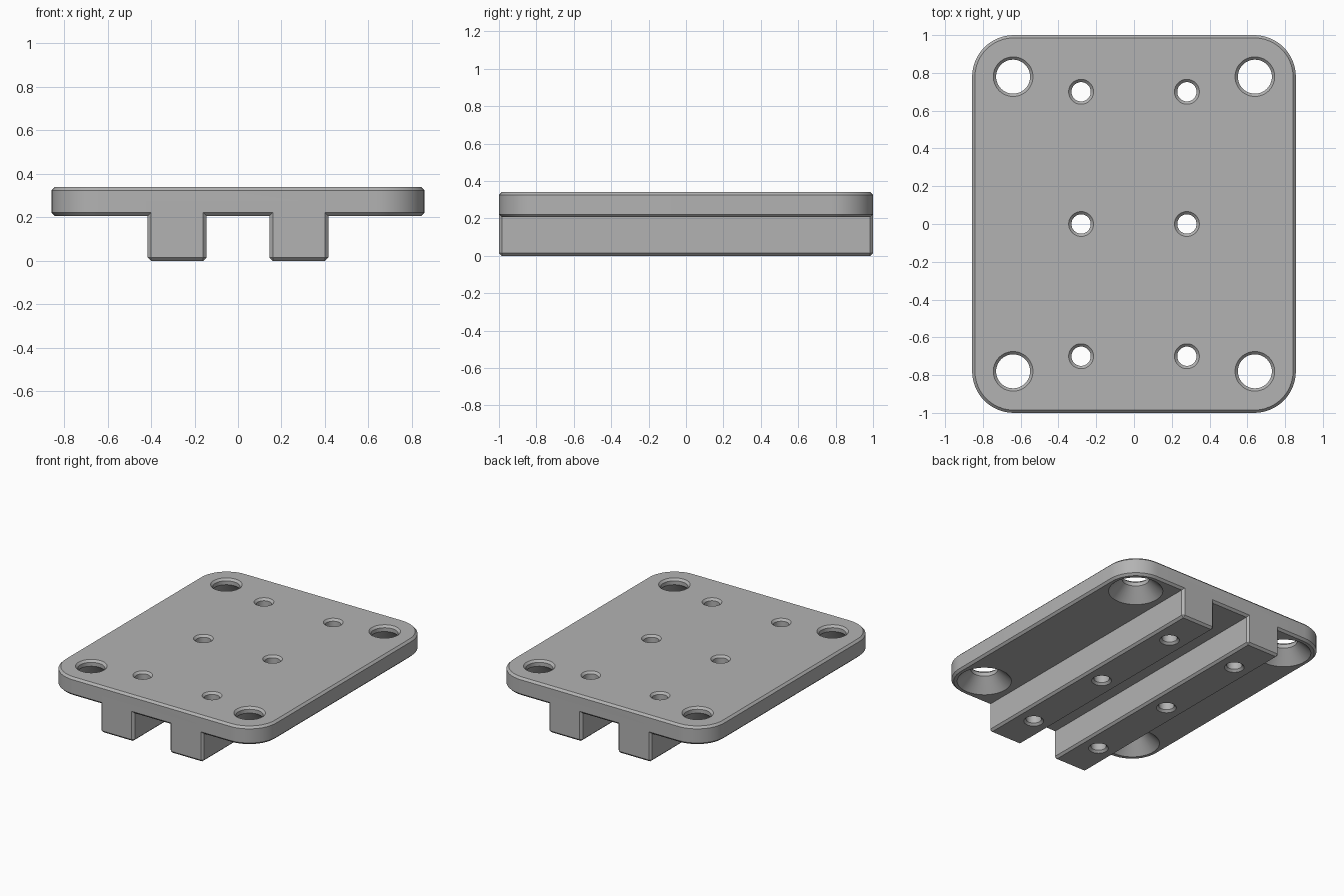
import bpy, bmesh, math

if "Cube" in bpy.data.objects:
    bpy.data.objects.remove(bpy.data.objects["Cube"])

HALF_X, HALF_Y = 0.857, 1.0
BASE, TOP = 0.207, 0.34
CORNER, CHAMFER = 0.22, 0.015
SIDES = 48

grey = bpy.data.materials.new("plain grey")
grey.use_nodes = True
colour = (0.45, 0.45, 0.45, 1)
grey.diffuse_color = colour
grey.node_tree.nodes["Principled BSDF"].inputs["Base Color"].default_value = colour


def circle(x, y, radius, z):
    angles = [2 * math.pi * i / SIDES for i in range(SIDES)]
    return [(x + radius * math.cos(a), y + radius * math.sin(a), z) for a in angles]


def rounded_outline(inset, z):
    """Outline of the plate, drawn in by inset."""
    points, steps, radius = [], 12, CORNER - inset
    for quarter, (sx, sy) in enumerate([(1, 1), (-1, 1), (-1, -1), (1, -1)]):
        for i in range(steps + 1):
            a = math.pi / 2 * (quarter + i / steps)
            points.append((sx * (HALF_X - CORNER) + radius * math.cos(a),
                           sy * (HALF_Y - CORNER) + radius * math.sin(a), z))
    return points


def loft(bm, outlines):
    """Closed solid through a stack of outlines, lowest first."""
    rings = [[bm.verts.new(p) for p in outline] for outline in outlines]
    for low, high in zip(rings, rings[1:]):
        for i in range(len(low)):
            j = (i + 1) % len(low)
            bm.faces.new((low[i], low[j], high[j], high[i]))
    bm.faces.new(rings[0][::-1])
    bm.faces.new(rings[-1])


def add_object(name, bm):
    bmesh.ops.recalc_face_normals(bm, faces=bm.faces)
    mesh = bpy.data.meshes.new(name)
    bm.to_mesh(mesh)
    bm.free()
    mesh.materials.append(grey)
    obj = bpy.data.objects.new(name, mesh)
    bpy.context.collection.objects.link(obj)
    return obj


def combine(target, tool, operation):
    """Apply a boolean and discard the tool."""
    tool.hide_render = True
    mod = target.modifiers.new(operation.lower(), 'BOOLEAN')
    mod.operation, mod.object, mod.solver = operation, tool, 'EXACT'
    bpy.ops.object.select_all(action='DESELECT')
    bpy.context.view_layer.objects.active = target
    target.select_set(True)
    bpy.ops.object.modifier_apply(modifier=mod.name)
    bpy.data.objects.remove(tool)


# Rounded plate with chamfered rims
bm = bmesh.new()
loft(bm, [rounded_outline(CHAMFER, BASE), rounded_outline(0, BASE + CHAMFER),
          rounded_outline(0, TOP - CHAMFER), rounded_outline(CHAMFER, TOP)])
plate = add_object("mounting_plate", bm)

# Two chamfered rails below, their tops sunk into the plate
RAIL_X, RAIL_WIDTH, RAIL_TOP = 0.28, 0.27, 0.27
bm = bmesh.new()
for side in (-1, 1):
    cube = bmesh.ops.create_cube(bm, size=1)["verts"]
    for v in cube:
        v.co.x = v.co.x * RAIL_WIDTH + side * RAIL_X
        v.co.y *= 2 * HALF_Y
        v.co.z = (v.co.z + 0.5) * RAIL_TOP
edges = [e for e in bm.edges if min(v.co.z for v in e.verts) < 0.01]
bmesh.ops.bevel(bm, geom=edges, offset=CHAMFER, segments=1, affect='EDGES')
combine(plate, add_object("rails", bm), 'UNION')

# Corner holes, widely countersunk from below
OVER = 0.02
bm = bmesh.new()
for x in (-0.64, 0.64):
    for y in (-0.78, 0.78):
        profile = [(0.18 + OVER, BASE - OVER), (0.09, BASE + 0.09),
                   (0.09, TOP - CHAMFER), (0.105 + OVER, TOP + OVER)]
        loft(bm, [circle(x, y, r, z) for r, z in profile])

# Small holes through the rails, chamfered at both ends
for x in (-RAIL_X, RAIL_X):
    for y in (-0.7, 0, 0.7):
        profile = [(0.066 + OVER, -OVER), (0.051, CHAMFER),
                   (0.051, TOP - CHAMFER), (0.066 + OVER, TOP + OVER)]
        loft(bm, [circle(x, y, r, z) for r, z in profile])
combine(plate, add_object("hole_cutters", bm), 'DIFFERENCE')

bpy.ops.object.shade_smooth_by_angle(angle=math.radians(30))
